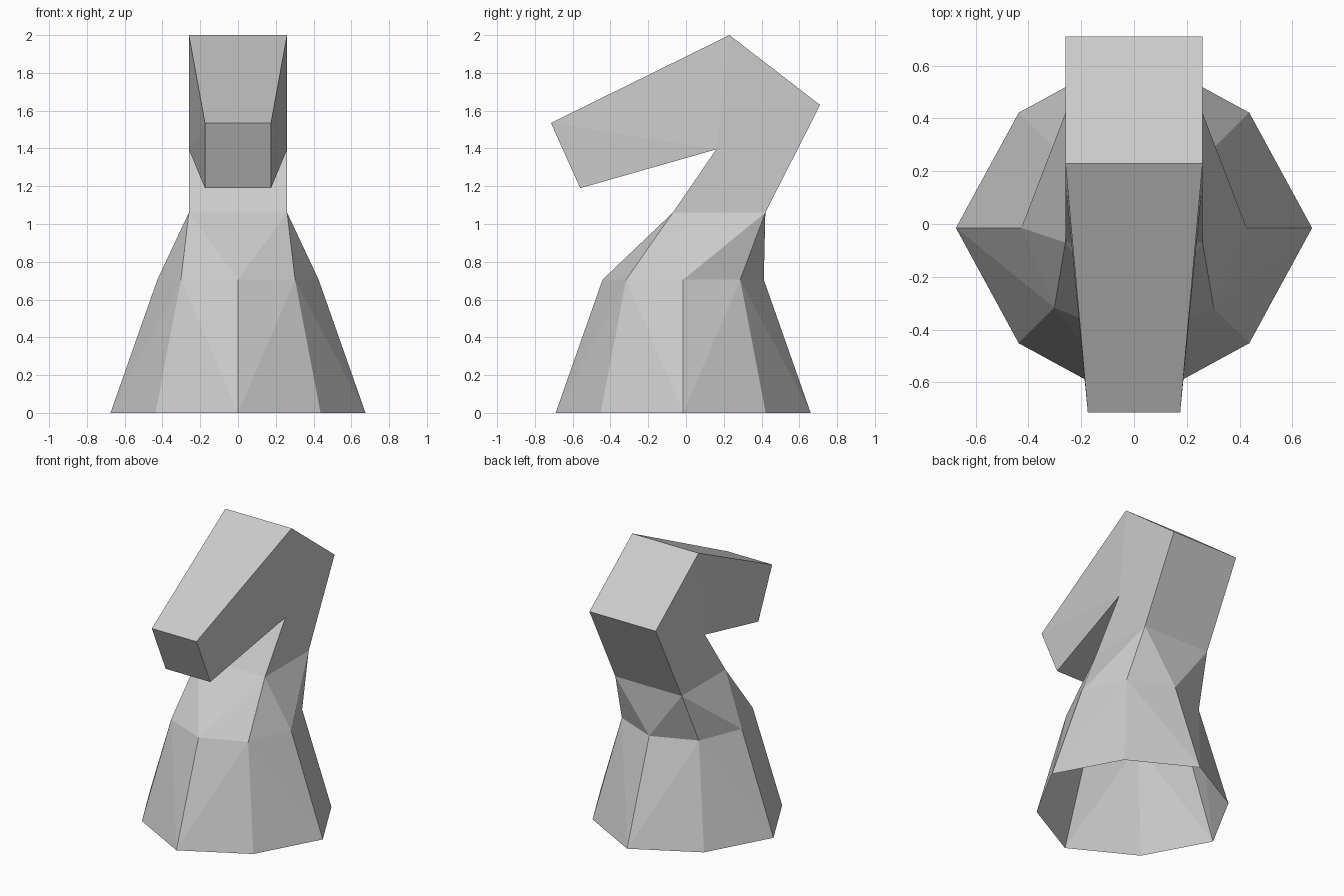
import bpy
import bmesh

cube = bpy.data.objects.get("Cube")
if cube:
    bpy.data.objects.remove(cube)

grey = bpy.data.materials.new("light_grey")
grey.use_nodes = True
colour = (0.6, 0.6, 0.6, 1)
grey.diffuse_color = colour
bsdf = next(n for n in grey.node_tree.nodes if n.type == 'BSDF_PRINCIPLED')
bsdf.inputs["Base Color"].default_value = colour


def finish(name, bm):
    """Turn a bmesh into a flat shaded grey object."""
    bmesh.ops.recalc_face_normals(bm, faces=bm.faces)
    mesh = bpy.data.meshes.new(name)
    bm.to_mesh(mesh)
    bm.free()
    mesh.materials.append(grey)
    obj = bpy.data.objects.new(name, mesh)
    bpy.context.collection.objects.link(obj)


MID_Y = -0.015
NECK_X, NECK_FRONT, NECK_BACK, NECK_Z = 0.26, -0.07, 0.42, 1.06


def ring(bm, axis, diagonal, z):
    """Eight vertices, axis points at even and diagonal ones at odd indices."""
    a, d = axis, diagonal
    points = [(a, 0), (d, d), (0, a), (-d, d), (-a, 0), (-d, -d), (0, -a), (d, -d)]
    return [bm.verts.new((x, MID_Y + y, z)) for x, y in points]


# Pedestal: flared open octagon drawn up into a rectangular neck
bm = bmesh.new()
low = ring(bm, 0.675, 0.437, 0)
mid = ring(bm, 0.427, 0.302, 0.705)
neck = [bm.verts.new((x, y, NECK_Z)) for x, y in
        ((NECK_X, NECK_BACK), (-NECK_X, NECK_BACK),
         (-NECK_X, NECK_FRONT), (NECK_X, NECK_FRONT))]
for i in range(4):
    before, corner, after = 2 * i, 2 * i + 1, (2 * i + 2) % 8
    for axis in (before, after):
        bm.faces.new((low[axis], low[corner], mid[corner]))
        bm.faces.new((low[axis], mid[corner], mid[axis]))
        bm.faces.new((mid[axis], mid[corner], neck[i]))
    bm.faces.new((mid[after], neck[i], neck[(i + 1) % 4]))
finish("pedestal", bm)

# Head: side profile (half width, y, z) spanned between both cheeks
profile = [
    (NECK_X, NECK_BACK, NECK_Z),
    (0.26, 0.71, 1.63),      # nape
    (0.26, 0.23, 2.0),       # crown
    (0.175, -0.715, 1.535),  # muzzle top
    (0.175, -0.56, 1.19),    # muzzle bottom
    (0.26, 0.16, 1.395),     # throat
    (NECK_X, NECK_FRONT, NECK_Z),
]
bm = bmesh.new()
left, right = ([bm.verts.new((s * x, y, z)) for x, y, z in profile] for s in (1, -1))
for i in range(len(profile) - 1):
    bm.faces.new((left[i], left[i + 1], right[i + 1], right[i]))
for side in (left, right):
    for face in ((0, 1, 2, 5, 6), (2, 3, 5), (3, 4, 5)):
        bm.faces.new([side[k] for k in face])
finish("head", bm)
